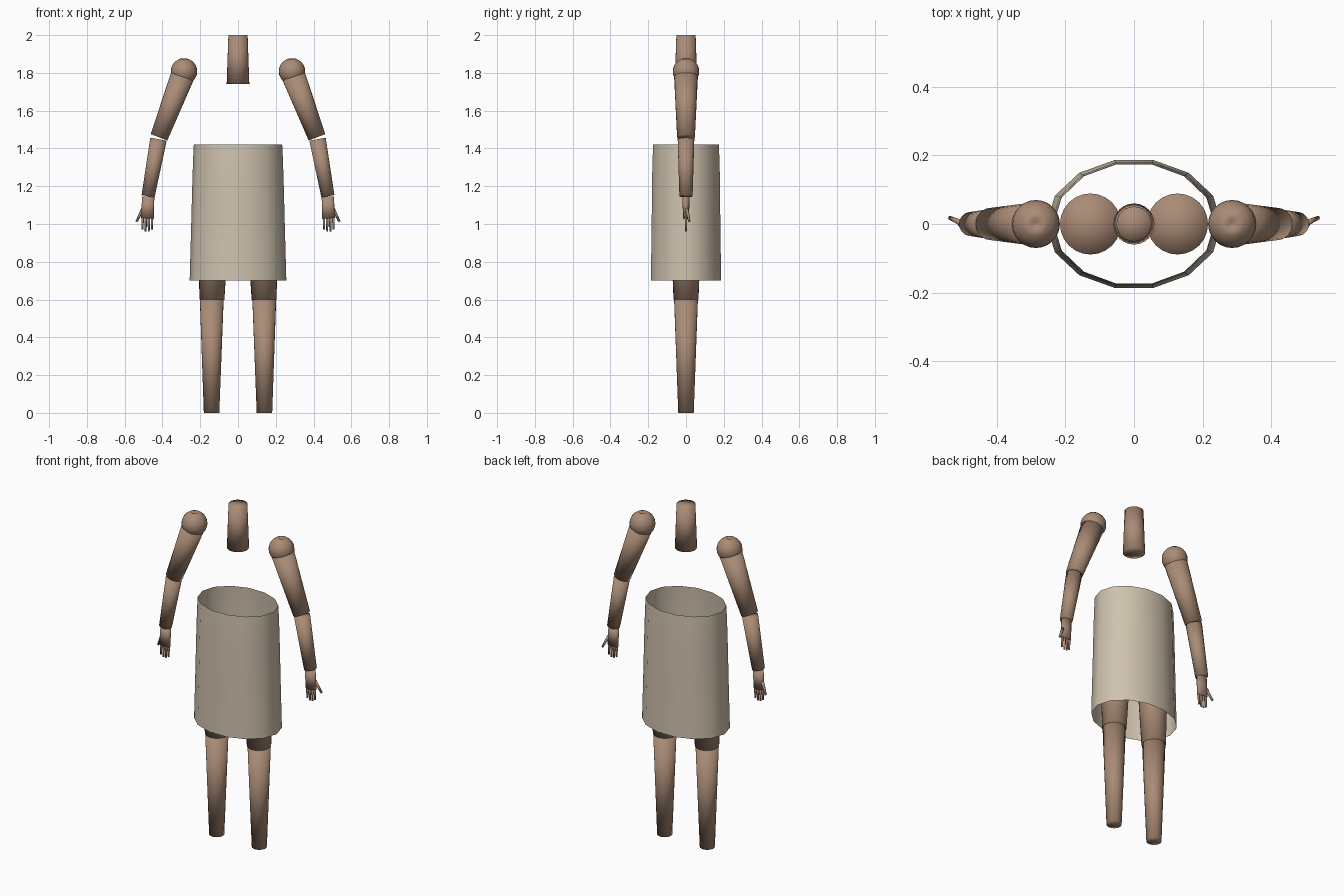
import bpy, bmesh, math
from mathutils import Vector

cube = bpy.data.objects.get("Cube")
if cube:
    bpy.data.objects.remove(cube)


def material(name, rgb):
    m = bpy.data.materials.new(name)
    m.use_nodes = True
    m.diffuse_color = (*rgb, 1)
    m.node_tree.nodes["Principled BSDF"].inputs["Base Color"].default_value = (*rgb, 1)
    return m


SKIN = material("warm brown skin", (0.40, 0.26, 0.18))
CLOTH = material("beige cloth", (0.62, 0.54, 0.42))


def loft(name, sections, mat, sides=24, caps=True):
    """Skin rings given as (centre, x radius, y radius), square to the path."""
    bm = bmesh.new()
    axis = (Vector(sections[-1][0]) - Vector(sections[0][0])).normalized()
    v = axis.cross(Vector((1, 0, 0))).normalized()
    u = v.cross(axis)
    rings = []
    for centre, rx, ry in sections:
        ring = []
        for i in range(sides):
            a = math.tau * i / sides
            ring.append(bm.verts.new(Vector(centre) + u * rx * math.cos(a) + v * ry * math.sin(a)))
        rings.append(ring)
    for a, b in zip(rings, rings[1:]):
        for i in range(sides):
            j = (i + 1) % sides
            bm.faces.new((a[i], a[j], b[j], b[i]))
    # Flat end caps made of fans
    if caps:
        for ring, section in ((rings[0], sections[0]), (rings[-1], sections[-1])):
            hub = bm.verts.new(section[0])
            for i in range(sides):
                bm.faces.new((hub, ring[i], ring[(i + 1) % sides]))
    bmesh.ops.recalc_face_normals(bm, faces=bm.faces)
    for f in bm.faces:
        f.smooth = True
    mesh = bpy.data.meshes.new(name)
    bm.to_mesh(mesh)
    bm.free()
    mesh.materials.append(mat)
    obj = bpy.data.objects.new(name, mesh)
    bpy.context.scene.collection.objects.link(obj)
    return obj


def limb(name, start, end, r0, r1, sides=24):
    return loft(name, [(start, r0, r0), (end, r1, r1)], SKIN, sides)


# Neck
limb("neck", (0, 0, 1.74), (0, 0, 2.0), 0.06, 0.051)

# Open skirt tube
skirt = [(0.70, 0.256, 0.191), (0.95, 0.249, 0.187), (1.25, 0.241, 0.184),
         (1.36, 0.237, 0.181), (1.42, 0.234, 0.178)]
loft("skirt", [((0, 0, z), rx, ry) for z, rx, ry in skirt], CLOTH, 14, caps=False)

for side, s in (("left", 1), ("right", -1)):
    # Legs
    limb(side + "_thigh", (s * 0.138, 0, 0.60), (s * 0.127, 0, 1.15), 0.066, 0.089)
    limb(side + "_shin", (s * 0.14, 0, 0), (s * 0.139, 0, 0.60), 0.041, 0.063)

    # Shoulder ball with a small sunken top
    steps = 12
    ball = [((s * 0.286, 0, 1.804), 0.0, 0.0)]
    ball = []
    for i in range(1, steps):
        a = math.pi * i / steps
        r = 0.07 * math.sin(a)
        ball.append(((s * 0.286, 0, 1.808 - 0.07 * math.cos(a)), r, r))
    ball.append(((s * 0.286, 0, 1.866), 0.006, 0.006))
    loft(side + "_shoulder", ball, SKIN)

    # Arm
    limb(side + "_upper_arm", (s * 0.288, 0, 1.80), (s * 0.418, 0, 1.459), 0.064, 0.047)
    limb(side + "_forearm", (s * 0.421, 0, 1.449), (s * 0.476, 0, 1.147), 0.044, 0.035)

    # Hand with fingers and an outward thumb
    palm = loft(side + "_palm", [((s * 0.475, 0, 1.145), 0.032, 0.020),
                                 ((s * 0.480, 0, 1.03), 0.035, 0.015)], SKIN, 16)
    for k in range(4):
        x = 0.455 + 0.0165 * k
        tip = 0.97 if k in (0, 3) else 0.96
        limb(f"{side}_finger_{k + 1}", (s * x, 0, 1.04), (s * (x + 0.001), 0, tip), 0.007, 0.005, 8)
    limb(side + "_thumb", (s * 0.505, 0.004, 1.08), (s * 0.537, 0.018, 1.013), 0.009, 0.006, 8)
